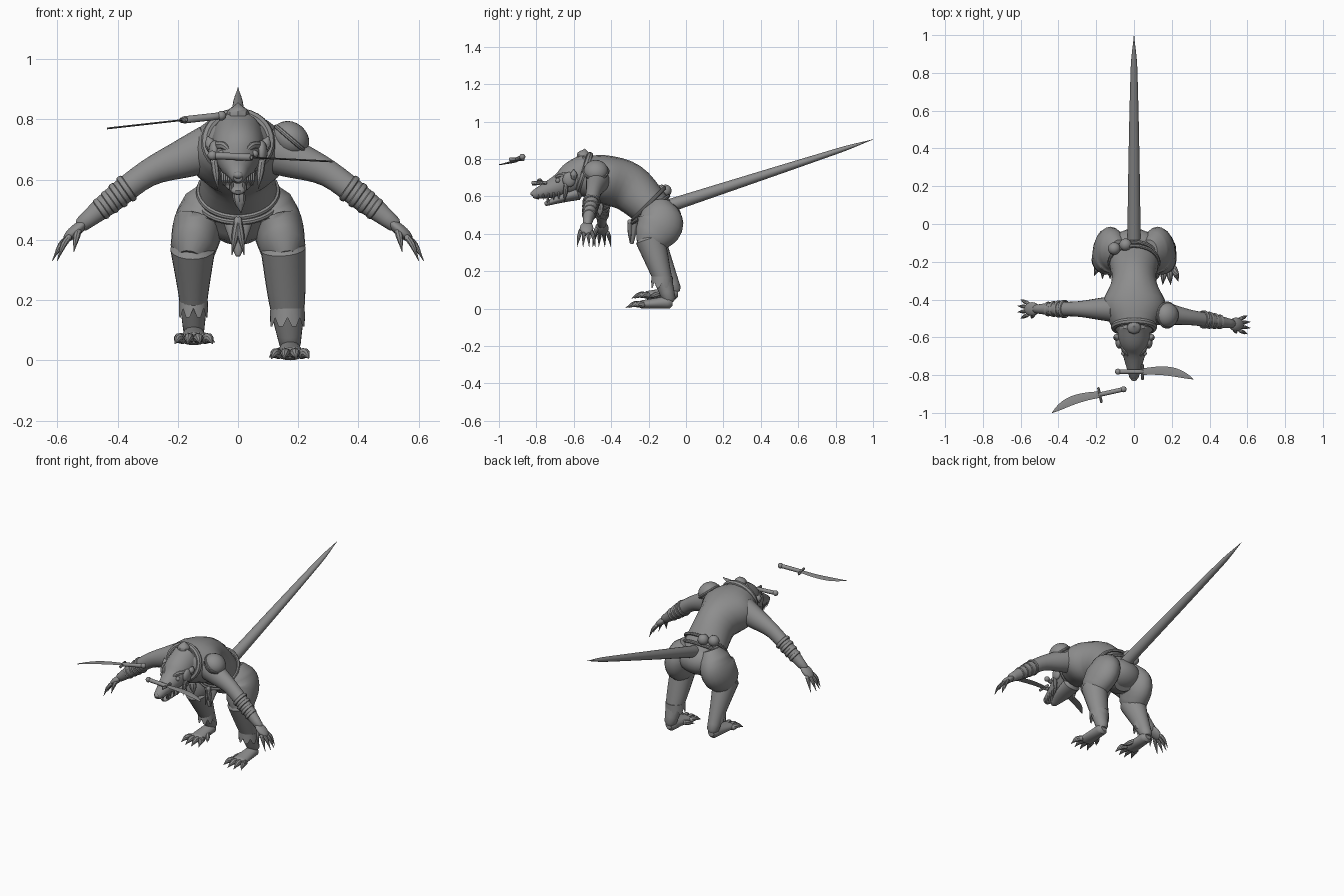
import bpy, bmesh, math
from mathutils import Vector

cube = bpy.data.objects.get("Cube")
if cube:
    bpy.data.objects.remove(cube, do_unlink=True)

grey = bpy.data.materials.new("plain_grey")
grey.use_nodes = True
grey.diffuse_color = (0.27, 0.27, 0.27, 1)
grey.node_tree.nodes["Principled BSDF"].inputs["Base Color"].default_value = grey.diffuse_color
X, Y, Z = Vector((1, 0, 0)), Vector((0, 1, 0)), Vector((0, 0, 1))


def finish(name, bm):
    """Turn a bmesh into a smooth shaded grey object."""
    bmesh.ops.recalc_face_normals(bm, faces=bm.faces)
    mesh = bpy.data.meshes.new(name)
    bm.to_mesh(mesh)
    bm.free()
    mesh.materials.append(grey)
    obj = bpy.data.objects.new(name, mesh)
    bpy.context.collection.objects.link(obj)
    bpy.ops.object.select_all(action="DESELECT")
    obj.select_set(True)
    bpy.context.view_layer.objects.active = obj
    bpy.ops.object.shade_smooth_by_angle(angle=math.radians(40))
    return obj


def skin(name, rings, loop=False):
    """Bridge rings of points into a surface, capped unless it loops."""
    bm = bmesh.new()
    rows = [[bm.verts.new(point) for point in ring] for ring in rings]
    pairs = list(zip(rows, rows[1:]))
    if loop:
        pairs.append((rows[-1], rows[0]))
    else:
        bm.faces.new(rows[0])
        bm.faces.new(rows[-1])
    for low, high in pairs:
        for i in range(len(low)):
            bm.faces.new((low[i - 1], low[i], high[i], high[i - 1]))
    return finish(name, bm)


def ellipse(centre, across, along, sides):
    """Points around an ellipse given by its two half axes."""
    angles = [math.tau * k / sides for k in range(sides)]
    return [centre + across * math.cos(a) + along * math.sin(a) for a in angles]


def tube(name, stations, side=X, sides=20, steps=4):
    """Loft ellipses along a spline of (x, y, z, half side, half depth), with rounded ends."""
    pts = [Vector(station) for station in stations]
    pts = [pts[0] * 2 - pts[1]] + pts + [pts[-1] * 2 - pts[-2]]
    path = []
    for a, b, c, d in zip(pts, pts[1:], pts[2:], pts[3:]):
        for k in range(steps):
            t = k / steps
            path.append(b + ((c - a) * t + (a * 2 - b * 5 + c * 4 - d) * t ** 2
                             + (b * 3 - a - c * 3 + d) * t ** 3) / 2)
    path.append(pts[-2])
    last = len(path) - 1
    rings = []
    for i, p in enumerate(path):
        tangent = (path[min(i + 1, last)] - path[max(i - 1, 0)]).to_3d().normalized()
        across = (side - tangent * side.dot(tangent)).normalized()
        along = tangent.cross(across) * max(p[4], 0.001)
        across *= max(p[3], 0.001)
        rings.append(ellipse(p.to_3d(), across, along, sides))
        if i in (0, last):
            bulge = tangent * along.length * (0.5 if i else -0.5)
            cap = ellipse(p.to_3d() + bulge, across * 0.6, along * 0.6, sides)
            rings.insert(len(rings) if i else 0, cap)
    return skin(name, rings)


def spine(name, *stations):
    """Tube on the middle plane from (y, z, half width, half depth)."""
    return tube(name, [(0, *station) for station in stations])


def spike(name, base, reach, radius, bend=0):
    """Tapered finger, toe, tooth or strand, arched upward by bend."""
    base, reach = Vector(base), Vector(reach)
    middle = base + reach / 2 + Z * bend
    return tube(name, [(*base, radius, radius), (*middle, radius, radius), (*(base + reach), 0, 0)],
                side=X if abs(reach.x) < abs(reach.z) else Y, sides=8, steps=3)


def band(name, centre, axis, radii, thick=0.01, side=X, wide=1):
    """Elliptical band around an axis."""
    normal = Vector(axis).normalized()
    across = (side - normal * side.dot(normal)).normalized()
    along, centre = normal.cross(across), Vector(centre)
    hoops = []
    for offset in ellipse(Vector((0, 0)), X.xy * thick, Y.xy * thick * wide, 8):
        hoops.append(ellipse(centre + normal * offset.y, across * (radii[0] + offset.x),
                             along * (radii[1] + offset.x), 32))
    return skin(name, hoops, loop=True)


def ball(name, centre, size, tilt=0):
    bm = bmesh.new()
    bmesh.ops.create_uvsphere(bm, u_segments=20, v_segments=12, radius=1)
    obj = finish(name, bm)
    obj.location, obj.scale, obj.rotation_euler.y = centre, size, tilt
    return obj


def cuff(name, centre, radius, drop):
    """Torn hem with a zigzag lower edge."""
    top = ellipse(centre, X * radius, Y * radius, 24)
    hem = ellipse(centre, X * radius * 1.02, Y * radius * 1.02, 24)
    hem = [p - Z * drop * (1 if k % 3 else 0.5) for k, p in enumerate(hem)]
    inner = [p.lerp(centre, 0.1) for p in top]
    return skin(name, [top, hem, inner], loop=True)


# Body, tail and belt
spine("torso", (-0.12, 0.46, 0.12, 0.1), (-0.2, 0.55, 0.13, 0.11), (-0.31, 0.65, 0.12, 0.13),
      (-0.43, 0.69, 0.17, 0.13), (-0.54, 0.71, 0.12, 0.11))
ball("pelvis", (0, -0.125, 0.49), (0.13, 0.1, 0.09))
tail_root, tail_tip = Vector((0, -0.12, 0.54)), Vector((0, 1, 0.905))
tail = []
for k in range(9):
    t = k / 8
    thickness = 0.036 * (1 - t) ** 0.4
    tail.append((*tail_root.lerp(tail_tip, t), thickness, thickness * (1 - t / 4)))
tube("tail", tail)
band("belt", (0, -0.2, 0.56), (0, -1, 1), (0.13, 0.12))
band("lower_belt", (0, -0.19, 0.53), (0, -0.6, 0.8), (0.13, 0.12))
for s in (-1, 1):
    ball("belt_pouch", (-0.075 + s * 0.03, -0.12 + s * 0.01, 0.63), (0.033, 0.033, 0.033))
    spike("belt_strand", (0, -0.3, 0.47), (s / 50, 0, -0.12), radius=0.012)
spine("loincloth", (-0.27, 0.46, 0.05, 0.02), (-0.29, 0.35, 0.01, 0.01))
spike("chest_strand", (0, -0.46, 0.57), (0.01, 0, -0.08), radius=0.02)


# Legs and feet
def leg(name, ankle, calf_size):
    ankle = Vector(ankle)
    s = math.copysign(1, ankle.x)
    knee = Vector((s * 0.15, -0.19, 0.37))
    tube(name + "_thigh", [(s * 0.1, -0.14, 0.52, 0.08, 0.1), (s * 0.13, -0.14, 0.45, 0.085, 0.125),
                           (*knee, 0.075, 0.095)])
    calf = knee.lerp(ankle, 0.55)
    tube(name + "_shin", [(*knee, 0.075, 0.08), (*calf, calf_size, 0.055), (*ankle, 0.035, 0.035)])
    cuff(name + "_cuff", knee.lerp(ankle, 0.62), calf_size * 0.95, 0.06)
    sole = ankle - Z * 0.05
    instep = []
    for k in range(4):
        height = 0.034 - k / 250
        instep.append((*(sole - Y * k / 20 + Z * height), 0.035 + k / 250, height))
    tube(name + "_foot", instep)
    for f in (-1.5, -0.5, 0.5, 1.5):
        base = sole + Vector((f / 40, -0.14, 0.019))
        spike(name + "_toe", base, (f / 60, -0.1 + abs(f) / 60, -0.014), radius=0.016, bend=0.012)
    spike(name + "_inner_toe", sole + Vector((-s * 0.03, -0.08, 0.03)), (-s / 25, -0.06, -0.02), radius=0.014)


leg("left", (0.173, -0.09, 0.05), calf_size=0.06)
leg("right", (-0.147, -0.06, 0.1), calf_size=0.05)

# Arms, wraps and hands
for name, s, drift in (("left", 1, 0.15), ("right", -1, 0)):
    def at(x, z):
        return Vector((s * x, -0.45 - drift * x, z))
    profile = ((0.1, 0.7, 0.08), (0.18, 0.67, 0.065), (0.3, 0.62, 0.045), (0.42, 0.53, 0.04), (0.52, 0.45, 0.025))
    tube(name + "_arm", [(*at(x, z), r * 0.9, r) for x, z, r in profile], side=Y)
    for i in range(4):
        radius = 0.043 - i / 300
        band(name + "_wrap", at(0.37 + i / 36, 0.57 - i / 45), (s, 0, -0.7), (radius, radius),
             thick=0.006, side=Y, wide=1.8)
    ball(name + "_palm", at(0.54, 0.43), (0.05, 0.036, 0.02), tilt=s * 0.7)
    for f in (-1.5, -0.5, 0.5, 1.5):
        spike(name + "_finger", at(0.56, 0.41) + Y * f / 50,
              (s * (0.065 - abs(f) / 60), f / 80, -0.08), radius=0.01, bend=0.012)
    spike(name + "_thumb", at(0.53, 0.43) - Y * 0.025, (s * 0.015, -0.025, -0.07), radius=0.011, bend=0.01)

# Shoulder plate
plate = Vector((0.175, -0.482, 0.735))
ball("shoulder_plate", plate, (0.066, 0.066, 0.055), tilt=0.7)
band("shoulder_plate_rim", plate, (0.65, 0, 0.76), (0.062, 0.064), thick=0.008)

# Head, collar and face
spine("head", (-0.53, 0.72, 0.09, 0.11), (-0.6, 0.7, 0.085, 0.09), (-0.67, 0.66, 0.066, 0.065), (-0.81, 0.61, 0.025, 0.025))
spine("lower_jaw", (-0.58, 0.62, 0.06, 0.04), (-0.67, 0.59, 0.05, 0.025), (-0.75, 0.56, 0.02, 0.012))
ball("nose", (0, -0.82, 0.615), (0.016, 0.012, 0.012))
band("collar", (0, -0.545, 0.725), (0, -3, 1), (0.105, 0.1), thick=0.018)
spike("collar_peak", (0, -0.55, 0.8), (0, 0.01, 0.055), radius=0.035)
for s in (-1, 1):
    ball("cheek_plate", (s * 0.078, -0.625, 0.69), (0.02, 0.035, 0.04))
    ball("eye", (s * 0.055, -0.685, 0.685), (0.013, 0.013, 0.013))
    spike("brow", (s * 0.07, -0.63, 0.715), (-s / 20, -0.09, -0.03), radius=0.014, bend=0.01)
    spike("ear", (s * 0.085, -0.6, 0.7), (s / 60, 0, 0.045), radius=0.018)
    spike("hanging_strand", (s * 0.08, -0.64, 0.67), (-s / 80, -0.01, -0.1), radius=0.012)
    spike("lower_fang", (s * 0.022, -0.735, 0.565), (0, -0.01, 0.045), radius=0.007)
    for i in range(5):
        spike("upper_tooth", (s * (0.05 - i / 150), -0.68 - i / 36, 0.62), (0, 0, -0.04), radius=0.006)


# Curved knives
def knife(name, pommel, aim):
    pommel, d = Vector(pommel), Vector(aim).normalized()
    w = (Y - d * Y.dot(d)).normalized()
    hilt = pommel + d * 0.13
    tube(name + "_grip", [(*pommel, 0.012, 0.012), (*hilt, 0.012, 0.012)], side=w, sides=12)
    ball(name + "_pommel", pommel, (0.016, 0.016, 0.016))
    tube(name + "_guard", [(*(hilt + w * k), 0.007, 0.009) for k in (-0.04, 0.035)], side=d, sides=8)
    sections = []
    for i in range(13):
        t = i / 12
        centre = hilt + d * t * 0.27 + w * (t * (1 - t) * 0.03 - t ** 3 * 0.04)
        width = 0.001 + (0.016 + t / 60) * (1 - t ** 4)
        sections.append(ellipse(centre, w * width, d.cross(w) * 0.003, 4))
    skin(name + "_blade", sections)


knife("held_knife", (-0.085, -0.782, 0.68), (1, 0, -0.05))
knife("free_knife", (-0.055, -0.875, 0.812), (-0.9, -0.2, -0.1))
